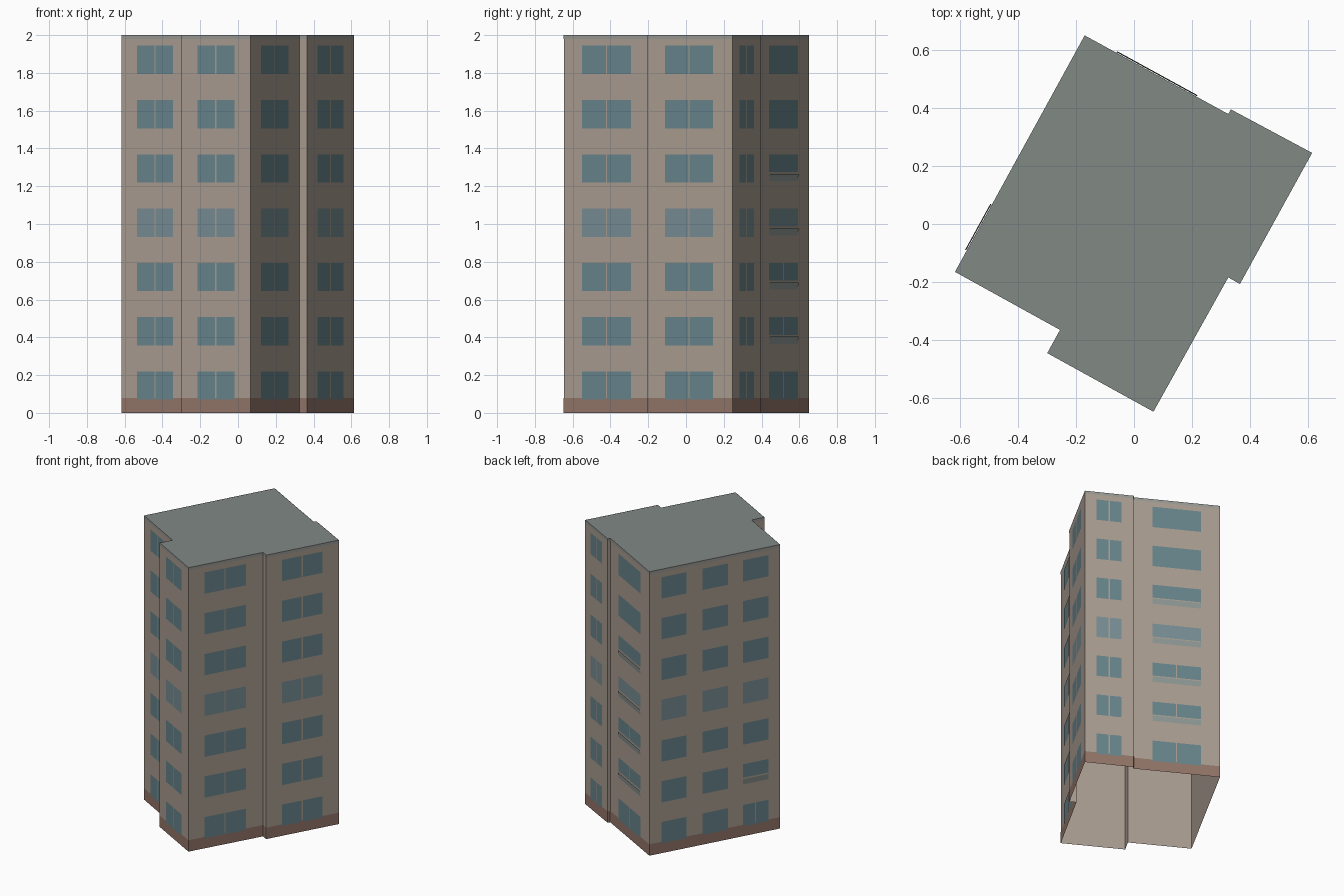
import bpy, bmesh
from mathutils import Vector

if "Cube" in bpy.data.objects:
    bpy.data.objects.remove(bpy.data.objects["Cube"])


def material(name, rgb):
    m = bpy.data.materials.new(name)
    m.diffuse_color = [(c / 255) ** 2.2 for c in rgb] + [1]
    m.use_nodes = True
    m.node_tree.nodes["Principled BSDF"].inputs["Base Color"].default_value = m.diffuse_color
    return m


WALL = material("plaster", (168, 155, 143))
ROOF = material("roof_grey", (128, 135, 131))
BASE = material("brick_base", (144, 116, 104))
TRIM = material("trim_grey", (150, 150, 146))
GLASS = material("glass", (103, 131, 138))
PALE = material("pale_glass", (118, 140, 146))
RAIL = material("rail_glass", (140, 150, 146))

# Footprint, counter-clockwise from the left corner
PLAN = [Vector(p) for p in (
    (-0.617, -0.165), (-0.255, -0.365), (-0.299, -0.445), (0.067, -0.647),
    (0.325, -0.184), (0.365, -0.207), (0.614, 0.245), (0.334, 0.395),
    (0.325, 0.379), (-0.170, 0.650))]
N = len(PLAN)
H, FLOORS, STEP, SILL, WIN_H = 2.0, 7, 0.2873, 0.07, 0.15


def edge(i):
    a, b = PLAN[i], PLAN[(i + 1) % N]
    d = (b - a).normalized()
    return a, b, Vector((d.y, -d.x))


def panel(bm, i, f0, f1, z0, z1, out, out_top=None):
    """Quad on wall i between fractions f0..f1, lifted off the wall."""
    a, b, n = edge(i)
    top = out if out_top is None else out_top
    pts = [(f0, z0, out), (f1, z0, out), (f1, z1, top), (f0, z1, top)]
    bm.faces.new([bm.verts.new((*(a.lerp(b, f) + n * o), z)) for f, z, o in pts])


def finish(bm, name, mat):
    me = bpy.data.meshes.new(name)
    bm.to_mesh(me)
    bm.free()
    me.materials.append(mat)
    bpy.context.collection.objects.link(bpy.data.objects.new(name, me))


# Walls: open-bottomed shell
bm = bmesh.new()
low = [bm.verts.new((*p, 0)) for p in PLAN]
top = [bm.verts.new((*p, H)) for p in PLAN]
for i in range(N):
    j = (i + 1) % N
    bm.faces.new((low[i], low[j], top[j], top[i]))
finish(bm, "walls", WALL)

# Flat roof
bm = bmesh.new()
bm.faces.new([bm.verts.new((*p, H)) for p in PLAN])
finish(bm, "roof", ROOF)

# Base course and roof edge trim
for name, mat, z0, z1 in (("base_course", BASE, 0, 0.08), ("roof_trim", TRIM, 1.98, H)):
    bm = bmesh.new()
    for i in range(N):
        panel(bm, i, 0, 1, z0, z1, 0.0008)
    finish(bm, name, mat)

# Window columns: wall, start, end, floors with a centre split, floors with a rail
ALL = range(FLOORS)
COLUMNS = [
    (0, 0.233, 0.755, ALL, ()), (2, 0.233, 0.765, ALL, ()),
    (3, 0.21, 0.77, ALL, ()), (5, 0.215, 0.775, ALL, ()),
    (6, 0.24, 0.75, ALL, ()), (8, 0.22, 0.78, (0, 1, 2), (1, 2, 3, 4)),
    (9, 0.09, 0.285, (), ()), (9, 0.405, 0.60, (), ()),
    (9, 0.715, 0.91, (0,), (1,))]
glass, pale, rails = bmesh.new(), bmesh.new(), bmesh.new()
for wall, f0, f1, split, railed in COLUMNS:
    a, b, _ = edge(wall)
    gap = 0.004 / (b - a).length
    mid = (f0 + f1) / 2
    for k in ALL:
        z = SILL + k * STEP
        z0 = z + 0.055 if k in railed else z
        bm = pale if k == 3 else glass
        spans = ((f0, mid - gap), (mid + gap, f1)) if k in split else ((f0, f1),)
        for s, e in spans:
            panel(bm, wall, s, e, z0, z + WIN_H, 0.0016)
        # Low glazed rail leaning out below the window
        if k in railed:
            panel(rails, wall, f0, f1, z + 0.008, z + 0.046, 0.002, 0.006)
finish(glass, "windows", GLASS)
finish(pale, "middle_floor_windows", PALE)
finish(rails, "balcony_rails", RAIL)
